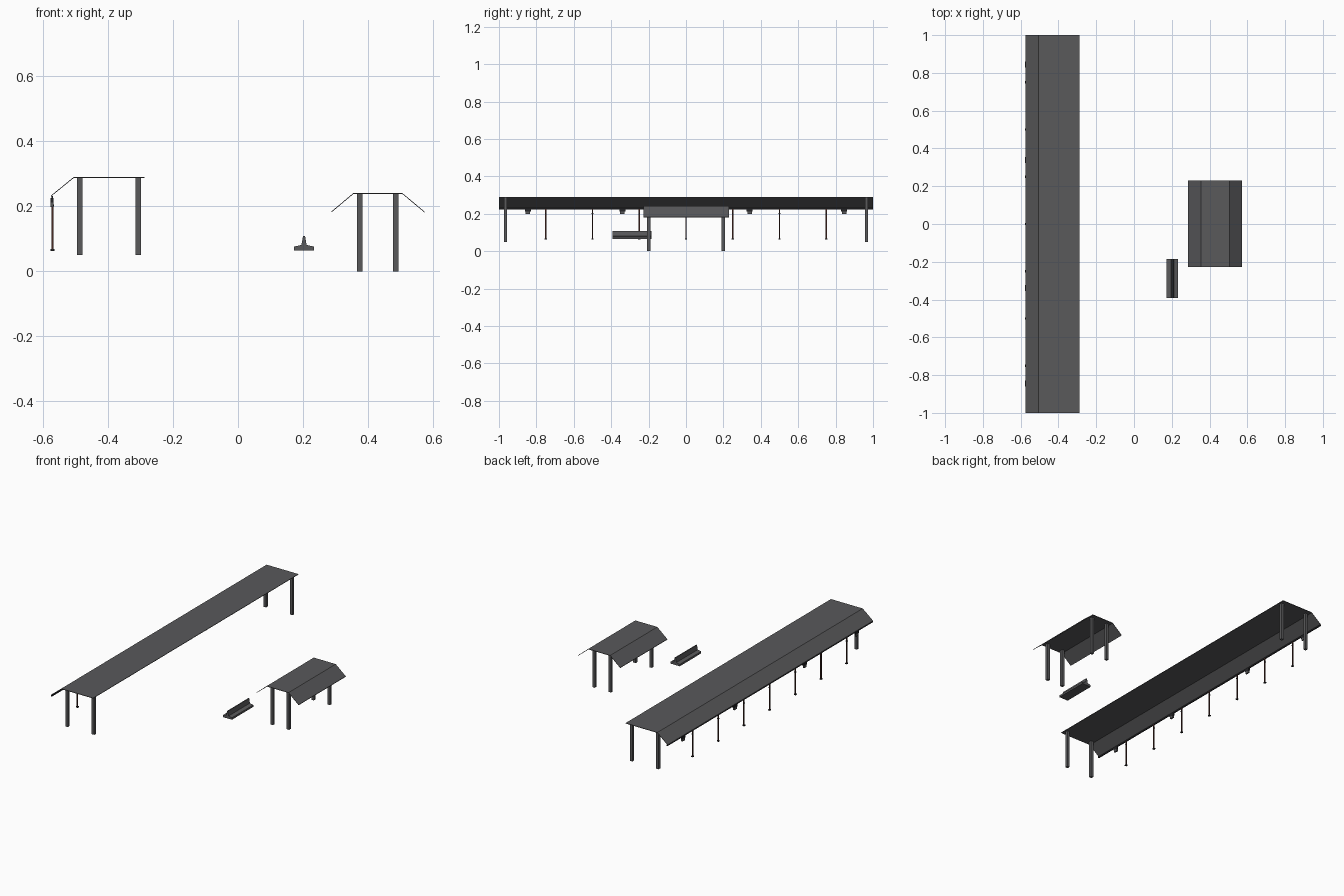
import bpy, bmesh
from mathutils import Vector

if "Cube" in bpy.data.objects:
    bpy.data.objects.remove(bpy.data.objects["Cube"])


def material(name, rgb):
    m = bpy.data.materials.new(name)
    m.diffuse_color = (*rgb, 1)
    m.use_nodes = True
    m.node_tree.nodes["Principled BSDF"].inputs["Base Color"].default_value = m.diffuse_color
    return m


GREY = material("slate_grey", (0.1, 0.1, 0.104))
BLACK = material("near_black", (0.018, 0.018, 0.02))
RUST = material("dark_rust", (0.07, 0.024, 0.018))


def extrude_y(name, profile, y0, y1, mat):
    """Closed x-z profile swept from y0 to y1."""
    bm = bmesh.new()
    a = [bm.verts.new((x, y0, z)) for x, z in profile]
    b = [bm.verts.new((x, y1, z)) for x, z in profile]
    n = len(profile)
    bm.faces.new(a)
    bm.faces.new(b[::-1])
    for i in range(n):
        j = (i + 1) % n
        bm.faces.new((a[j], a[i], b[i], b[j]))
    bmesh.ops.recalc_face_normals(bm, faces=bm.faces)
    me = bpy.data.meshes.new(name)
    bm.to_mesh(me)
    bm.free()
    me.materials.append(mat)
    ob = bpy.data.objects.new(name, me)
    bpy.context.collection.objects.link(ob)
    return ob


def sheet(name, line, y0, y1, mat, t=0.003):
    """Thin folded roof sheet following an x-z line."""
    return extrude_y(name, line + [(x, z - t) for x, z in line[::-1]], y0, y1, mat)


def box(name, x, y, z0, z1, wx, wy, mat):
    h = wx / 2
    return extrude_y(name, [(x - h, z0), (x + h, z0), (x + h, z1), (x - h, z1)],
                     y - wy / 2, y + wy / 2, mat)


# long canopy with one sloping eave
sheet("long_roof", [(-0.575, 0.233), (-0.505, 0.290), (-0.288, 0.290)], -1, 1, GREY)
for x in (-0.487, -0.307):
    for y in (-0.965, 0.965):
        box("long_roof_post", x, y, 0.05, 0.288, 0.017, 0.017, GREY)

# eave beam, slim columns with feet and caps
box("eave_beam", -0.571, 0, 0.224, 0.232, 0.006, 2.0, BLACK)
for i in range(-3, 4):
    y = i * 0.25
    box("slim_column", -0.570, y, 0.066, 0.226, 0.006, 0.007, RUST)
    box("column_foot", -0.570, y, 0.062, 0.068, 0.012, 0.012, BLACK)
    box("column_collar", -0.570, y, 0.200, 0.205, 0.009, 0.009, BLACK)

# hanging lamps under the eave
for y in (-0.845, -0.34, 0.34, 0.845):
    box("lamp_bracket", -0.572, y, 0.212, 0.226, 0.009, 0.032, BLACK)
    box("lamp_body", -0.572, y, 0.198, 0.212, 0.009, 0.024, GREY)

# small shelter with two sloping eaves
sheet("shelter_roof", [(0.287, 0.184), (0.355, 0.241), (0.505, 0.241), (0.573, 0.184)],
      -0.228, 0.231, GREY)
for x in (0.375, 0.485):
    for y in (-0.199, 0.199):
        box("shelter_post", x, y, 0, 0.239, 0.017, 0.017, GREY)

# double sided bench
half = [(0.031, 0.064), (0.031, 0.076), (0.008, 0.081), (0.003, 0.109)]
cx = 0.203
extrude_y("bench", [(cx + x, z) for x, z in half] + [(cx - x, z) for x, z in half[::-1]],
          -0.393, -0.185, GREY)
